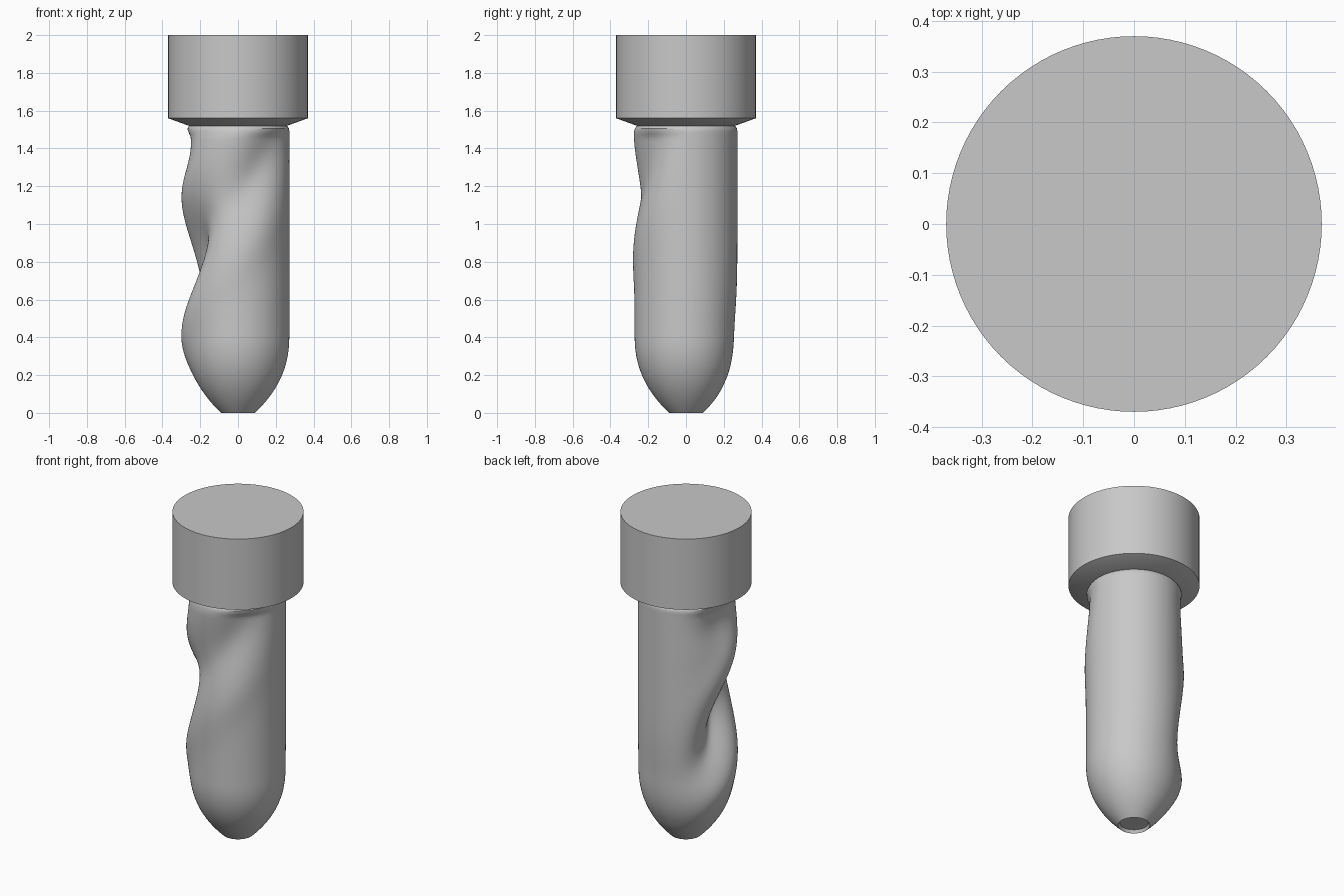
import bpy, bmesh, math

cube = bpy.data.objects.get("Cube")
if cube:
    bpy.data.objects.remove(cube, do_unlink=True)

SIDES = 96
NECK = 1.52

grey = bpy.data.materials.new("light_grey")
grey.use_nodes = True
colour = (0.58, 0.58, 0.58, 1)
grey.diffuse_color = colour
bsdf = next(n for n in grey.node_tree.nodes if n.type == 'BSDF_PRINCIPLED')
bsdf.inputs["Base Color"].default_value = colour


def bell(offset, width):
    return math.exp(-(offset / width) ** 2)


def build_rings(name, heights, radius, cap_first=False, cap_last=False):
    """Stack rings whose radius depends on ring number and angle."""
    bm = bmesh.new()
    rings = []
    for i, z in enumerate(heights):
        ring = []
        for s in range(SIDES):
            a = math.tau * s / SIDES
            r = radius(i, math.degrees(a))
            ring.append(bm.verts.new((r * math.cos(a), r * math.sin(a), z)))
        rings.append(ring)
    for low, high in zip(rings, rings[1:]):
        for s in range(SIDES):
            t = (s + 1) % SIDES
            bm.faces.new((low[s], low[t], high[t], high[s]))
    if cap_first:
        bm.faces.new(list(reversed(rings[0])))
    if cap_last:
        bm.faces.new(rings[-1])
    mesh = bpy.data.meshes.new(name)
    bm.to_mesh(mesh)
    bm.free()
    mesh.materials.append(grey)
    obj = bpy.data.objects.new(name, mesh)
    bpy.context.collection.objects.link(obj)
    bpy.ops.object.select_all(action='DESELECT')
    obj.select_set(True)
    bpy.context.view_layer.objects.active = obj
    bpy.ops.object.shade_smooth_by_angle(angle=math.radians(30))
    return obj


def grip_radius(z, deg):
    # Rounded tapering tip, straight shaft
    r = 0.272 - 0.182 * max(0, 1 - z / 0.42) ** 2.4
    # Spiral finger groove with a swollen ridge on both sides
    depth = 0.122 * bell(deg - 187, 42) + 0.04 * bell(deg - 290, 45)
    dz = z - (0.77 + 0.0045 * (deg - 180))
    groove = 0.25 * bell(abs(dz) - 0.36, 0.15) - bell(dz, 0.18)
    change = depth * groove
    # Shallow hollows near the neck and at the back of the tip
    change -= 0.035 * bell(deg - 170, 30) * bell(z - 1.4, 0.14)
    change -= 0.018 * bell(deg - 90, 45) * bell(z - 0.35, 0.25)
    # Fade the shaping out at the tip and at the neck
    t = min(1, max(0, (NECK - z) / 0.07))
    fade = t * t * (3 - 2 * t) * min(1, z / 0.15)
    # Soft shoulder under the head
    shoulder = 0.012 * max(0, 1 - (NECK - z) / 0.025) ** 2
    return r + change * fade - shoulder


# Grip
steps = 110
levels = [NECK * i / steps for i in range(steps + 1)]
build_rings("grip", levels, lambda i, deg: grip_radius(levels[i], deg))

# Shallow recess in the tip
recess = [(0.08, 0.018), (0.09, 0)]
tip = build_rings("tip_recess", [z for r, z in recess],
                  lambda i, deg: recess[i][0])
bm = bmesh.new()
bm.from_mesh(tip.data)
bm.verts.ensure_lookup_table()
bmesh.ops.reverse_faces(bm, faces=bm.faces[:])
bm.faces.new(bm.verts[:SIDES])
bm.to_mesh(tip.data)
bm.free()

# Head with a chamfered underside
head = [(0.26, NECK), (0.37, 1.56), (0.37, 2)]
build_rings("head", [z for r, z in head], lambda i, deg: head[i][0],
            cap_first=True, cap_last=True)
